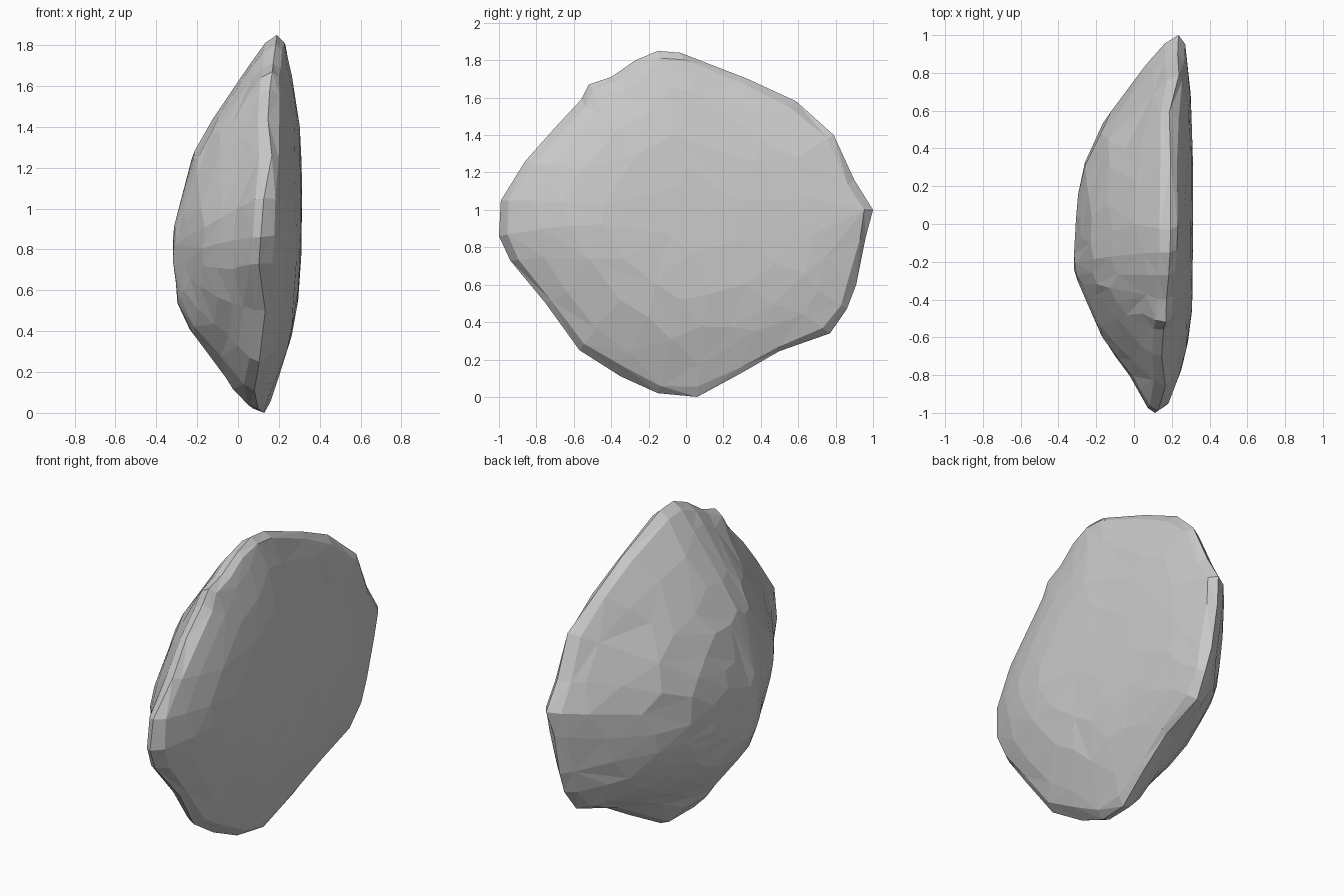
import bpy, bmesh, random
from mathutils import Vector, noise

if "Cube" in bpy.data.objects:
    bpy.data.objects.remove(bpy.data.objects["Cube"])

random.seed(4)

# Rim of the stone: (y, z, x of the edge)
RIM = [(0.06, 0.0, 0.11), (0.3, 0.13, 0.15), (0.5, 0.245, 0.18), (0.77, 0.34, 0.20),
       (0.86, 0.47, 0.21), (0.91, 0.6, 0.22), (0.96, 0.85, 0.23), (1.0, 1.0, 0.24),
       (0.9, 1.16, 0.23), (0.79, 1.4, 0.22), (0.59, 1.58, 0.20), (0.33, 1.7, 0.19),
       (-0.03, 1.84, 0.20), (-0.15, 1.85, 0.19), (-0.27, 1.8, 0.18), (-0.4, 1.71, 0.17),
       (-0.52, 1.67, 0.16), (-0.56, 1.59, 0.16), (-0.7, 1.44, 0.15), (-0.86, 1.26, 0.15),
       (-0.99, 1.05, 0.14), (-1.0, 0.86, 0.13), (-0.94, 0.73, 0.12), (-0.75, 0.5, 0.12),
       (-0.57, 0.25, 0.11), (-0.35, 0.11, 0.10), (-0.15, 0.02, 0.10)]
BACK = Vector((-0.318, -0.24, 0.74))   # tip of the domed side
FRONT = Vector((0.312, 0.1, 1.0))      # middle of the nearly flat side
N = len(RIM)

# Evened-out copy of the rim, so notches fade away from the edge
SOFT = [Vector(p) for p in RIM]
for _ in range(2):
    SOFT = [(SOFT[i - 1] + SOFT[i] * 2 + SOFT[(i + 1) % N]) / 4 for i in range(N)]

bm = bmesh.new()


def dome_power(y):
    """The domed side is fuller toward +y."""
    return 2.15 + 0.7 * y


def flat_power(y):
    """The flat side turns down most sharply at the two y ends."""
    return 2.9 + 1.6 * y * y - 0.5 * y


def ring(pole, s, power, shift, rough):
    """Loop of points a fraction s of the way from the rim to the pole."""
    verts = []
    for rim, soft in zip(RIM, SOFT):
        y, z, x0 = Vector(rim).lerp(soft, min(1, s * 5))
        t = s
        if s > 0.01:
            t += random.uniform(-0.3, 0.3) * min(s, 0.12)
        x0 += shift
        x = x0 + (pole.x - x0) * (1 - (1 - t) ** power(soft[0]))
        p = Vector((x, y + (pole.y - y) * t, z + (pole.z - z) * t))
        p.x += noise.noise(p * 3.5) * rough
        verts.append(bm.verts.new(p))
    return verts


# Rings run from the flat side, over the rounded rim, to the domed side
rings = [ring(FRONT, s, flat_power, 0.025, 0.005) for s in (0.75, 0.5, 0.3, 0.15, 0.04)]
rings.append(ring(FRONT, 0, flat_power, 0, 0.04))
rings += [ring(BACK, s, dome_power, -0.03, 0.025)
          for s in (0.025, 0.1, 0.2, 0.33, 0.5, 0.68, 0.84)]
for a, b in zip(rings, rings[1:]):
    for i in range(N):
        j = (i + 1) % N
        if random.random() < 0.5:
            bm.faces.new((a[i], a[j], b[j]))
            bm.faces.new((a[i], b[j], b[i]))
        else:
            bm.faces.new((a[i], a[j], b[i]))
            bm.faces.new((a[j], b[j], b[i]))

# Close both sides
for loop, pole in ((rings[0], FRONT), (rings[-1], BACK)):
    c = bm.verts.new(pole)
    for i in range(N):
        bm.faces.new((loop[i], loop[(i + 1) % N], c))
bmesh.ops.recalc_face_normals(bm, faces=bm.faces)

mesh = bpy.data.meshes.new("stone")
bm.to_mesh(mesh)
bm.free()
stone = bpy.data.objects.new("stone", mesh)
bpy.context.collection.objects.link(stone)

# Merge the regular grid into irregular chipped facets
facets = stone.modifiers.new("facets", 'DECIMATE')
facets.ratio = 0.7
